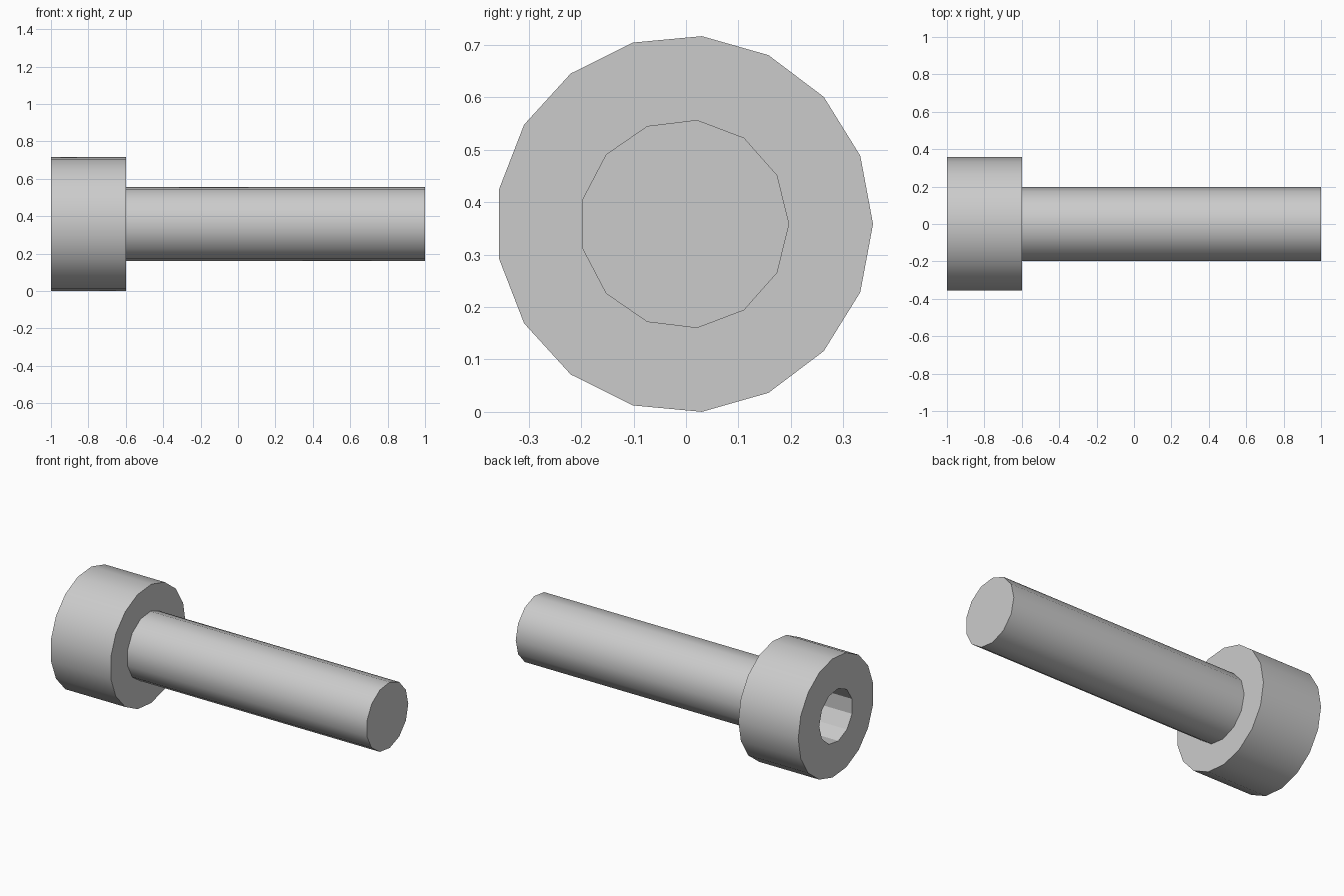
import bpy
import bmesh
from math import cos, sin, pi, radians

cube = bpy.data.objects.get("Cube")
if cube:
    bpy.data.objects.remove(cube, do_unlink=True)

AXIS_Y, AXIS_Z = -0.003, 0.3585
HEAD_X, COLLAR_X, TIP_X = -1.0, -0.6, 1.0
SOCKET_FLOOR_X = -0.78

steel = bpy.data.materials.new("grey steel")
steel.use_nodes = True
grey = (0.6, 0.6, 0.6, 1)
steel.diffuse_color = grey
steel.node_tree.nodes["Principled BSDF"].inputs["Base Color"].default_value = grey


def ring(bm, x, radius, sides):
    """Closed loop of edges around the screw axis, first corner towards +y."""
    verts = [bm.verts.new((x, AXIS_Y + radius * cos(2 * pi * i / sides),
                           AXIS_Z + radius * sin(2 * pi * i / sides)))
             for i in range(sides)]
    return verts, [bm.edges.new((verts[i - 1], verts[i])) for i in range(sides)]


def wall(bm, a, b):
    for i in range(len(a[0])):
        bm.faces.new((a[0][i - 1], a[0][i], b[0][i], b[0][i - 1]))


def annulus(bm, outer, inner):
    bmesh.ops.triangle_fill(bm, edges=outer[1] + inner[1], use_beauty=True)


def finish(bm, name):
    bmesh.ops.recalc_face_normals(bm, faces=bm.faces[:])
    mesh = bpy.data.meshes.new(name)
    bm.to_mesh(mesh)
    bm.free()
    mesh.materials.append(steel)
    obj = bpy.data.objects.new(name, mesh)
    bpy.context.collection.objects.link(obj)
    bpy.ops.object.select_all(action='DESELECT')
    obj.select_set(True)
    bpy.context.view_layer.objects.active = obj
    bpy.ops.object.shade_smooth_by_angle(angle=radians(30))


# Cylinder head with a recessed socket and an opening where the shaft joins
bm = bmesh.new()
front, back = [ring(bm, x, 0.36, 17) for x in (HEAD_X, COLLAR_X)]
mouth, floor = [ring(bm, x, 0.16, 11) for x in (HEAD_X, SOCKET_FLOOR_X)]
joint = ring(bm, COLLAR_X, 0.2, 13)
wall(bm, front, back)
wall(bm, mouth, floor)
bm.faces.new(floor[0])
annulus(bm, front, mouth)
annulus(bm, back, joint)
finish(bm, "screw_head")

# Plain shaft with a flat tip
bm = bmesh.new()
root, tip = [ring(bm, x, 0.2, 13) for x in (COLLAR_X, TIP_X)]
wall(bm, root, tip)
bm.faces.new(tip[0])
finish(bm, "shaft")
